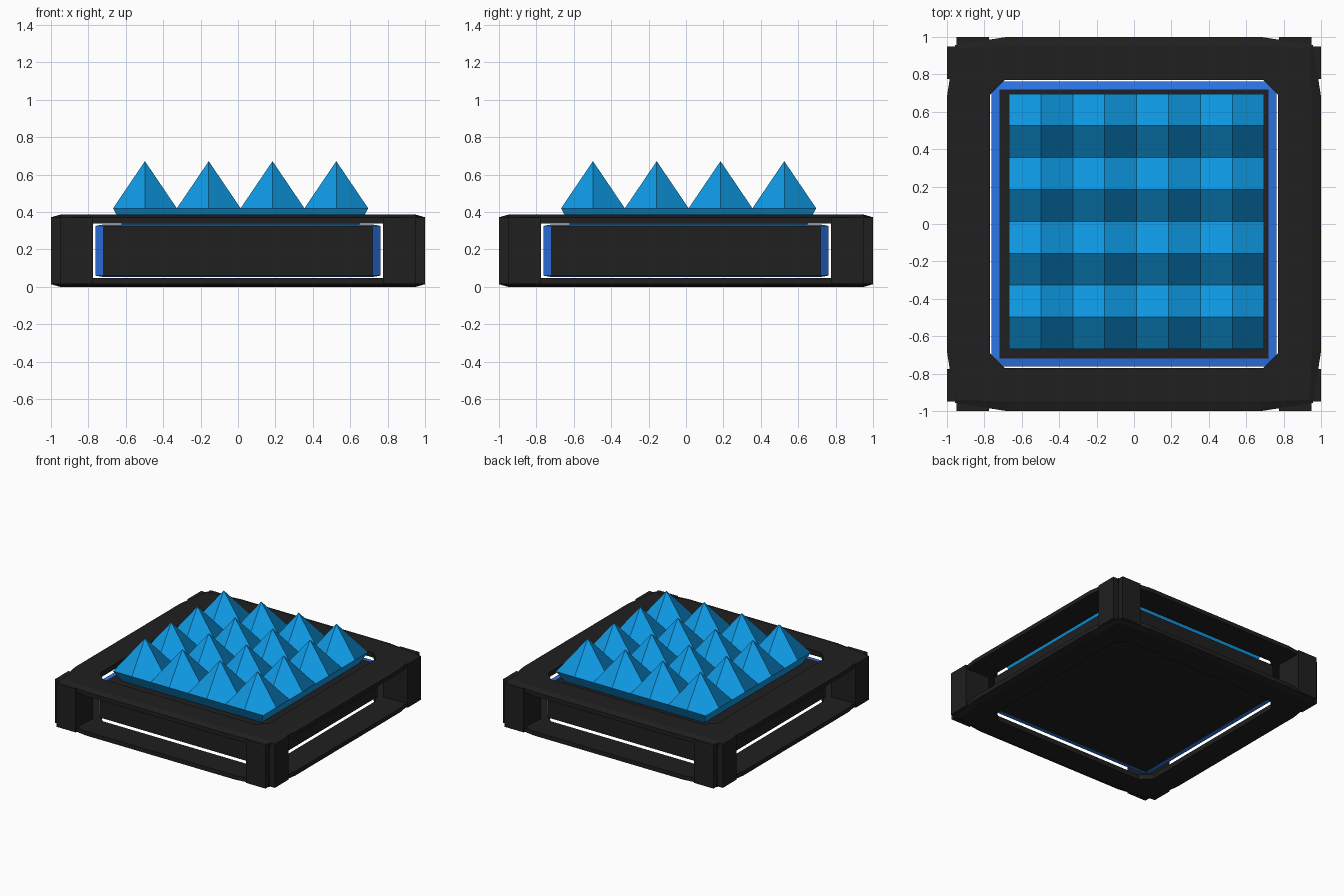
import bpy, bmesh
from mathutils import Matrix

if "Cube" in bpy.data.objects:
    bpy.data.objects.remove(bpy.data.objects["Cube"])

def mat(name, rgb):
    m = bpy.data.materials.new(name)
    m.diffuse_color = (*rgb, 1)
    m.use_nodes = True
    m.node_tree.nodes["Principled BSDF"].inputs["Base Color"].default_value = m.diffuse_color
    return m

BLACK = mat("black", (0.014, 0.014, 0.014))
EDGE = mat("edge_blue", (0.025, 0.18, 0.8))
SPIKE = mat("spike_blue", (0.005, 0.33, 0.8))
MID = 0.193  # mid height of the frame

def finish(name, bm, *mats):
    bmesh.ops.recalc_face_normals(bm, faces=bm.faces)
    me = bpy.data.meshes.new(name)
    bm.to_mesh(me)
    bm.free()
    for m in mats:
        me.materials.append(m)
    ob = bpy.data.objects.new(name, me)
    bpy.context.collection.objects.link(ob)
    return ob

def ring_points(a, corner, out):
    """12 points: three per corner, turned around the square."""
    pts, quad = [], [(out, a), (corner, corner), (a, out)]
    for _ in range(4):
        pts += quad
        quad = [(-y, x) for x, y in quad]
    return pts

# Frame plates: closed square rings with bulging edges and clipped openings
def plate(name, flip):
    loops = [(ring_points(0.69, 0.73, 0.77), 0.345),
             (ring_points(0.69, 0.73, 0.77), 0.386),
             (ring_points(0.68, 0.94, 0.95), 0.386),
             (ring_points(0.68, 0.957, 1.0), 0.372),
             (ring_points(0.68, 0.957, 1.0), 0.338)]
    bm = bmesh.new()
    rows = [[bm.verts.new((x, y, 2 * MID - z if flip else z)) for x, y in p] for p, z in loops]
    for k in range(5):
        a, b = rows[k], rows[(k + 1) % 5]
        for i in range(12):
            j = (i + 1) % 12
            bm.faces.new((a[i], a[j], b[j], b[i]))
    finish(name, bm, BLACK)

plate("frame_top", False)
plate("frame_bottom", True)

# Corner posts with a notch down the outer edge
for sx in (-1, 1):
    for sy in (-1, 1):
        outline = [(0.775, 0.775), (1, 0.775), (1, 0.95), (0.95, 0.95), (0.95, 1), (0.775, 1)]
        bm = bmesh.new()
        f = bm.faces.new([bm.verts.new((x * sx, y * sy, 0.014)) for x, y in outline])
        top = bmesh.ops.extrude_face_region(bm, geom=[f])["geom"]
        bmesh.ops.translate(bm, vec=(0, 0, 0.358),
                            verts=[v for v in top if isinstance(v, bmesh.types.BMVert)])
        finish("corner_post", bm, BLACK)

# Inner block: dark faces with blue chamfered edges
bm = bmesh.new()
bmesh.ops.create_cube(bm, size=1.526)
res = bmesh.ops.bevel(bm, geom=bm.edges[:], offset=0.043, segments=1,
                      affect='EDGES', profile=0.5)
for f in bm.faces:
    f.material_index = 0 if max(abs(c) for c in f.normal) > 0.99 else 1
bmesh.ops.transform(bm, matrix=Matrix.Translation((0, 0, MID)) @ Matrix.Diagonal((1, 1, 0.184, 1)),
                    verts=bm.verts)
finish("inner_block", bm, BLACK, EDGE)

# Spike pad: grid with every second point raised, on a tapered slab
N, H, C = 8, 0.682, 0.014
bm = bmesh.new()
def coord(i, half):
    return C - half + 2 * half * i / N
g = [[bm.verts.new((coord(i, H), coord(j, H), 0.672 if i % 2 and j % 2 else 0.42))
      for j in range(N + 1)] for i in range(N + 1)]
for i in range(N):
    for j in range(N):
        q = [(i, j), (i + 1, j), (i + 1, j + 1), (i, j + 1)]
        k = next(n for n, (a, b) in enumerate(q) if a % 2 and b % 2)
        bm.faces.new([g[a][b] for a, b in q[k:] + q[:k]])  # start at the peak
rim = [(i, 0) for i in range(N)] + [(N, j) for j in range(N)] + \
      [(N - i, N) for i in range(N)] + [(0, N - j) for j in range(N)]
low = [bm.verts.new((coord(i, 0.635), coord(j, 0.635), 0.333)) for i, j in rim]
for k in range(len(rim)):
    n = (k + 1) % len(rim)
    (a, b), (c, d) = rim[k], rim[n]
    bm.faces.new((g[a][b], low[k], low[n], g[c][d]))
bm.faces.new(low[::-1])
finish("spike_pad", bm, SPIKE)
